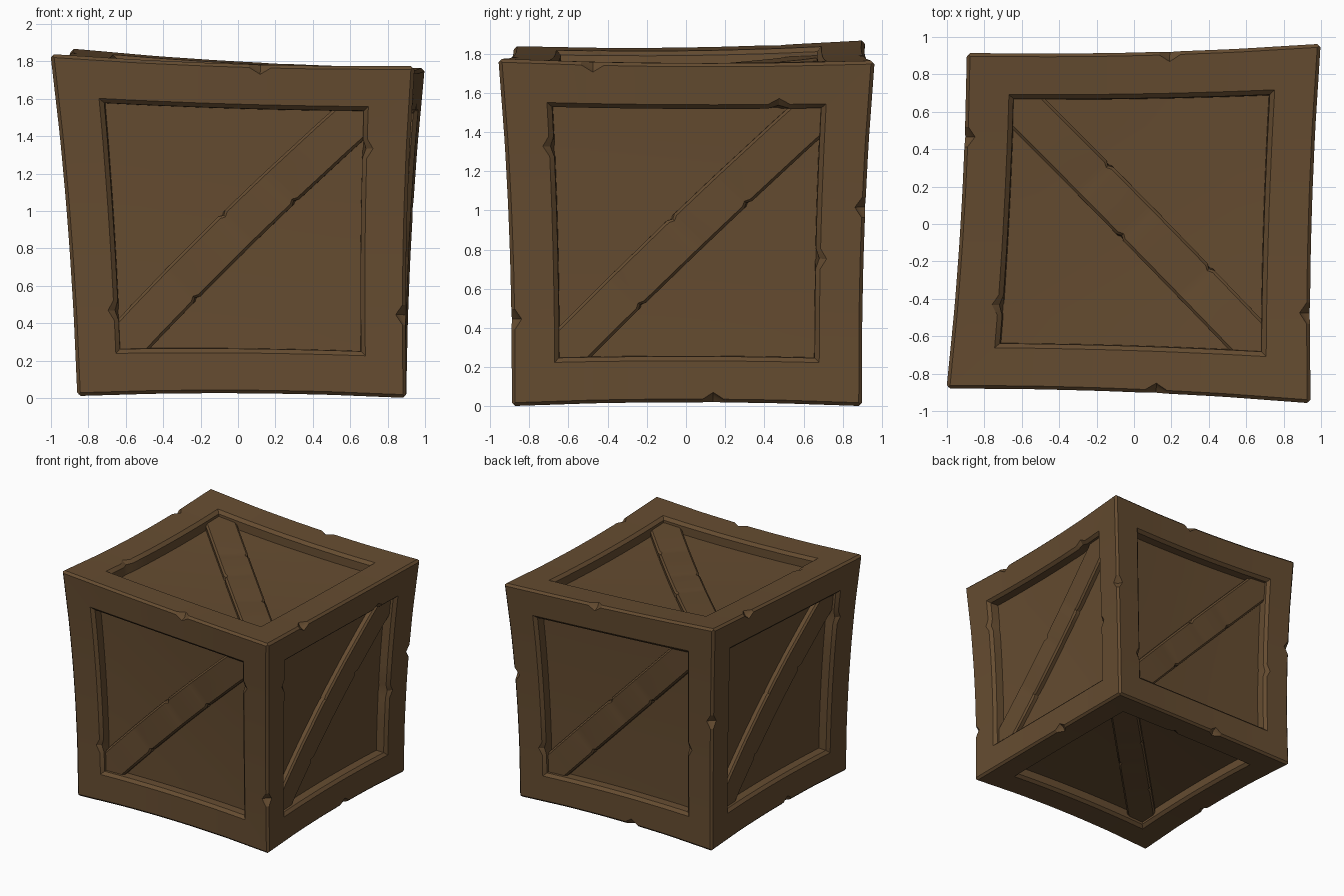
import bpy, bmesh, math
from mathutils import Vector

if "Cube" in bpy.data.objects:
    bpy.data.objects.remove(bpy.data.objects["Cube"])

# Warped corners of the crate, keyed by the signs of x, y, z
CORNERS = {
    (-1, -1, -1): (-.86, -.88, .01), (1, -1, -1): (.90, -.89, 0),
    (1, 1, -1): (.90, .90, 0), (-1, 1, -1): (-.86, .89, .01),
    (-1, -1, 1): (-1.005, -.88, 1.84), (1, -1, 1): (.945, -.96, 1.775),
    (1, 1, 1): (1.0, .965, 1.765), (-1, 1, 1): (-.895, .915, 1.87)}
X, Y, Z = Vector((1, 0, 0)), Vector((0, 1, 0)), Vector((0, 0, 1))
# (outward normal, u, v); every brace runs along u = v
SIDES = [(-Y, X, Z), (X, Y, Z), (Y, -X, Z), (-X, -Y, Z), (Z, Y, -X), (-Z, Y, X)]
STATIONS = [-.56, -.5, -.44, -.21, -.15, -.09, .09, .15, .21, .44, .5, .56]
OPEN, FLOOR, BOW = .73, .90, .022

wood = bpy.data.materials.new("wood")
wood.diffuse_color = (.13, .072, .03, 1)
wood.use_nodes = True
wood.node_tree.nodes["Principled BSDF"].inputs["Base Color"].default_value = wood.diffuse_color


def warp(p):
    """Unit cube -> bowed, skewed crate."""
    q = [p[i] * (1 - BOW * sum(1 - p[j] ** 2 for j in range(3) if j != i)) for i in range(3)]
    out = Vector()
    for s, c in CORNERS.items():
        out += Vector(c) * math.prod((1 + s[i] * q[i]) / 2 for i in range(3))
    return out


def finish(bm, name):
    bmesh.ops.remove_doubles(bm, verts=bm.verts, dist=.0005)
    for v in bm.verts:
        v.co = warp(v.co)
    mesh = bpy.data.meshes.new(name)
    bm.to_mesh(mesh)
    bm.free()
    mesh.materials.append(wood)
    ob = bpy.data.objects.new(name, mesh)
    bpy.context.collection.objects.link(ob)
    bpy.ops.object.select_all(action='DESELECT')
    ob.select_set(True)
    bpy.context.view_layer.objects.active = ob
    bpy.ops.object.shade_smooth_by_angle(angle=math.radians(28))


def skin(bm, loops, closed):
    """Quads between successive rows of points."""
    rows = [[bm.verts.new(p) for p in row] for row in loops]
    for a, b in zip(rows, rows[1:]):
        n = len(a)
        for i in range(n if closed else n - 1):
            j = (i + 1) % n
            bm.faces.new((a[i], a[j], b[j], b[i]))
    return rows


# Chips on outer edges (unit-cube positions) and on opening rims (side, u, v)
EDGE_CHIPS = [Vector(c) for c in (
    (.15, -1, 1), (1, -1, -.5), (1, .15, -1), (1, 1, .15), (1, -.5, 1), (-1, .5, 1),
    (.15, 1, 1), (-1, 1, .15), (-1, -.15, -1), (-.15, 1, -1))]
RIM_CHIPS = [(0, -1, -.5), (0, 1, .5), (1, 1, -.15), (1, -1, .5), (1, .5, 1),
             (2, 1, -.15), (2, -1, -.5), (3, 1, .5), (4, -.5, 1), (5, 1, .15)]


def chip_edge(p):
    for c in EDGE_CHIPS:
        if (p - c).length < .04:
            p = Vector([{.99: .96, .98: .94}.get(round(abs(a), 2), abs(a)) * (1 if a > 0 else -1)
                        if abs(b) == 1 else a for a, b in zip(p, c)])
    return p


def chip_rim(side, u, v, r):
    grow = {.755: .035, .73: .02}[r]
    for s, cu, cv in RIM_CHIPS:
        if s == side:
            if abs(cu) == 1 and abs(u - cu * r) < .01 and abs(v - cv) < .01:
                u += cu * grow
            if abs(cv) == 1 and abs(v - cv * r) < .01 and abs(u - cu) < .01:
                v += cv * grow
    return u, v


# Frame: beams with chamfered edges around each opening
bm = bmesh.new()
for k, (n, u, v) in enumerate(SIDES):
    loops = []
    for r, d in ((.99, .99), (.98, 1), (.755, 1), (.73, .975), (.73, FLOOR - .02)):
        pts = [(s, -r) for s in [-r] + STATIONS]
        ring = []
        for _ in range(4):
            ring += pts
            pts = [(-b, a) for a, b in pts]
        if r < .8 and d > .95:
            ring = [chip_rim(k, a, b, r) for a, b in ring]
        loops.append([chip_edge(n * d + u * a + v * b) for a, b in ring])
    skin(bm, loops, True)
finish(bm, "frame")

# Recessed panels
bm = bmesh.new()
grid = [-.76 + 1.52 * i / 8 for i in range(9)]
for n, u, v in SIDES:
    skin(bm, [[n * FLOOR + u * a + v * b for a in grid] for b in grid], False)
finish(bm, "panels")

# Diagonal braces with chamfered long edges and a few nicks
bm = bmesh.new()
profile = [(.128, .87), (.128, .937), (.112, .952), (-.112, .952), (-.128, .937), (-.128, .87)]
along = [-1.19, -.8, -.52, -.49, -.46, -.1, -.03, 0, .03, .25, .33, .36, .39, .8, 1.19]
nicks = {-.49: -1, 0: 1, .36: -1}
for n, u, v in SIDES:
    t, w = (u + v).normalized(), (v - u).normalized()
    loops = []
    for s in along:
        row = []
        for a, d in profile:
            if nicks.get(s, 0) * a > 0 and d > .9:
                a *= .87
                d -= .005
            row.append(n * d + t * s + w * a)
        loops.append(row)
    rows = skin(bm, loops, True)
    bm.faces.new(rows[0][::-1])
    bm.faces.new(rows[-1])
bmesh.ops.recalc_face_normals(bm, faces=bm.faces)
finish(bm, "braces")
